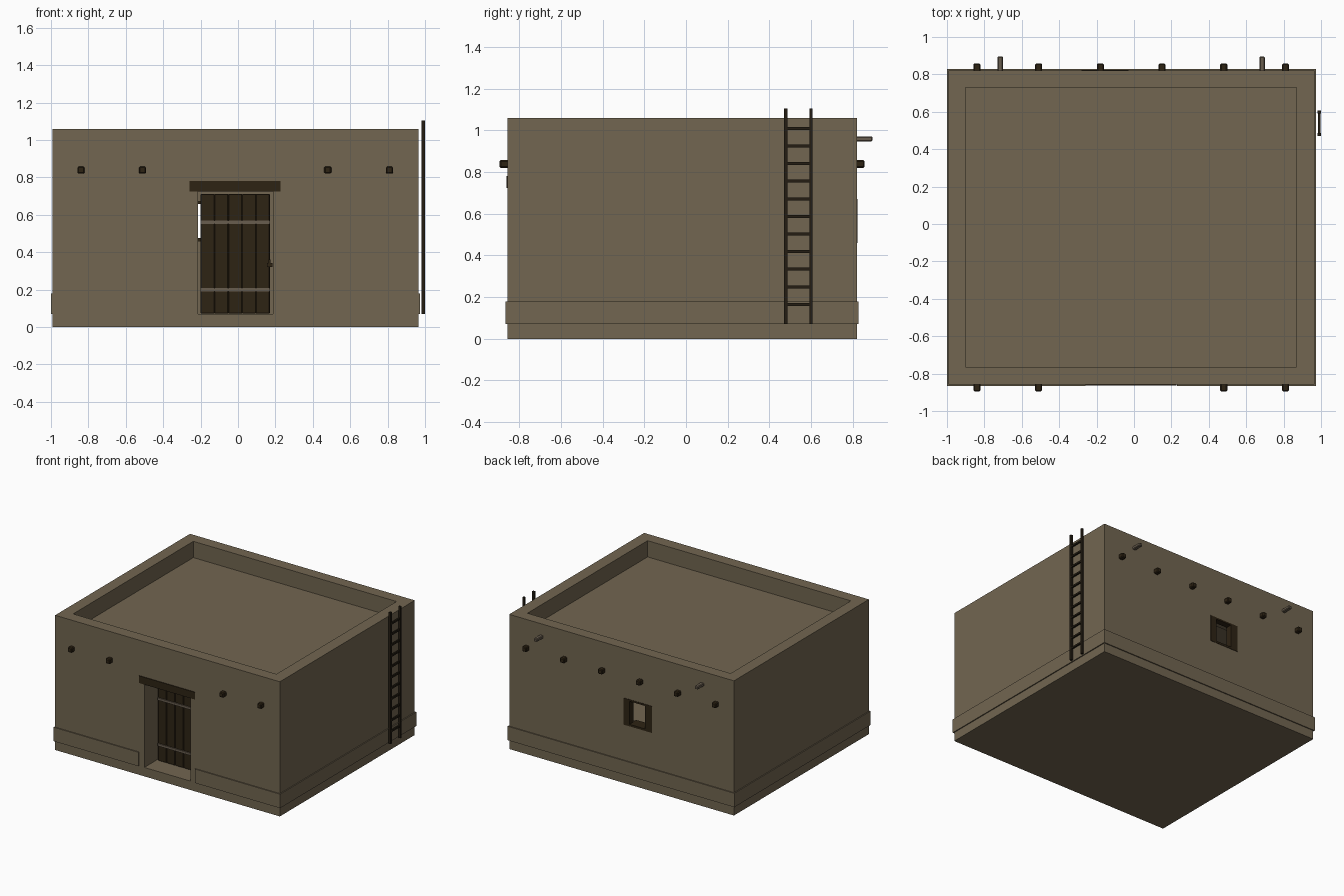
import bpy, bmesh
from mathutils import Vector

if "Cube" in bpy.data.objects:
    bpy.data.objects.remove(bpy.data.objects["Cube"])


def material(name, rgb):
    m = bpy.data.materials.new(name)
    m.diffuse_color = (*rgb, 1)
    m.use_nodes = True
    m.node_tree.nodes["Principled BSDF"].inputs["Base Color"].default_value = m.diffuse_color
    return m


CLAY = material("clay", (0.168, 0.133, 0.082))
WOOD = material("dark_wood", (0.027, 0.017, 0.007))
LADDER = material("ladder_wood", (0.017, 0.012, 0.006))
RAIL = material("weathered_wood", (0.14, 0.11, 0.078))


def box(name, x, y, z, mat, bevel=0.0):
    """Box from (min, max) ranges, with optional edge bevel."""
    bm = bmesh.new()
    bmesh.ops.create_cube(bm, size=1)
    lo, hi = Vector((x[0], y[0], z[0])), Vector((x[1], y[1], z[1]))
    for v in bm.verts:
        v.co = Vector([(lo[i] + hi[i]) / 2 + v.co[i] * (hi[i] - lo[i]) for i in range(3)])
    if bevel:
        bmesh.ops.bevel(bm, geom=bm.edges[:], offset=bevel, segments=1, affect='EDGES')
    me = bpy.data.meshes.new(name)
    bm.to_mesh(me)
    bm.free()
    me.materials.append(mat)
    ob = bpy.data.objects.new(name, me)
    bpy.context.collection.objects.link(ob)
    return ob


def cut(target, x, y, z):
    """Subtract a box from target and remove the cutter."""
    c = box("cutter", x, y, z, CLAY)
    c.hide_render = True
    m = target.modifiers.new("cut", 'BOOLEAN')
    m.operation, m.solver, m.object = 'DIFFERENCE', 'EXACT', c
    bpy.context.view_layer.objects.active = target
    bpy.ops.object.modifier_apply(modifier=m.name)
    bpy.data.objects.remove(c, do_unlink=True)


X0, X1, Y0, Y1, H = -0.992, 0.965, -0.858, 0.82, 1.06

# House shell: roof recess, room, doorway and window opening
house = box("house_walls", (X0, X1), (Y0, Y1), (0, H), CLAY)
cut(house, (-0.90, 0.87), (-0.765, 0.73), (0.932, 1.3))
cut(house, (-0.90, 0.87), (-0.68, 0.725), (0.06, 0.85))
cut(house, (-0.215, 0.186), (-1.0, -0.6), (0.07, 0.735))
cut(house, (-0.28, -0.03), (0.6, 1.0), (0.46, 0.67))

# Base bands around the walls, broken at the doorway
T = 0.008
ZB = (0.07, 0.18)
box("base_band_left", (X0 - T, X0), (Y0 - T, Y1 + T), ZB, CLAY)
box("base_band_right", (X1, X1 + T), (Y0 - T, Y1 + T), ZB, CLAY)
box("base_band_back", (X0, X1), (Y1, Y1 + T), ZB, CLAY)
box("base_band_front_left", (X0, -0.26), (Y0 - T, Y0), ZB, CLAY)
box("base_band_front_right", (0.23, X1), (Y0 - T, Y0), ZB, CLAY)

# Roof beam ends
for i, x in enumerate((-0.84, -0.51, -0.18, 0.15, 0.48, 0.81)):
    xr, zr = (x - 0.019, x + 0.019), (0.82, 0.858)
    box(f"beam_end_back_{i}", xr, (Y1 - 0.03, Y1 + 0.038), zr, WOOD, 0.006)
    if i not in (2, 3):
        box(f"beam_end_front_{i}", xr, (Y0 - 0.037, Y0 + 0.03), zr, WOOD, 0.006)

# Roof drain spouts
for i, x in enumerate((-0.715, 0.685)):
    box(f"drain_spout_{i}", (x - 0.015, x + 0.015), (Y1 - 0.02, 0.895), (0.947, 0.972), RAIL, 0.005)

# Door: lintel, five planks, two rails and a latch
box("door_lintel", (-0.26, 0.228), (Y0 - 0.005, Y0 + 0.15), (0.725, 0.782), WOOD)
W = 0.37 / 5
for i in range(5):
    x = -0.2 + i * W
    box(f"door_plank_{i}", (x, x + W), (-0.71, -0.685), (0.072, 0.712), WOOD, 0.003)
for i, z in enumerate((0.2, 0.56)):
    box(f"door_rail_{i}", (-0.2, 0.17), (-0.718, -0.709), (z - 0.009, z + 0.009), RAIL)
box("door_latch", (0.155, 0.184), (-0.722, -0.7), (0.322, 0.342), WOOD)
box("door_latch_pin", (0.164, 0.174), (-0.726, -0.7), (0.322, 0.36), WOOD)

# Window frame set in the back wall
YW = (0.775, Y1 + 0.003)
box("window_side_left", (-0.28, -0.218), YW, (0.46, 0.67), WOOD)
box("window_side_right", (-0.085, -0.03), YW, (0.46, 0.67), WOOD)
box("window_head", (-0.22, -0.08), YW, (0.657, 0.67), WOOD)
box("window_sill", (-0.22, -0.08), (0.735, Y1 + 0.003), (0.46, 0.476), WOOD)

# Ladder on the right side
for i, y in enumerate((0.479, 0.600)):
    box(f"ladder_rail_{i}", (0.982, 1.0), (y - 0.008, y + 0.008), (0.07, 1.105), LADDER)
for i in range(11):
    z = 0.165 + i * 0.0845
    box(f"ladder_rung_{i}", (0.985, 0.997), (0.479, 0.600), (z - 0.007, z + 0.007), LADDER)
